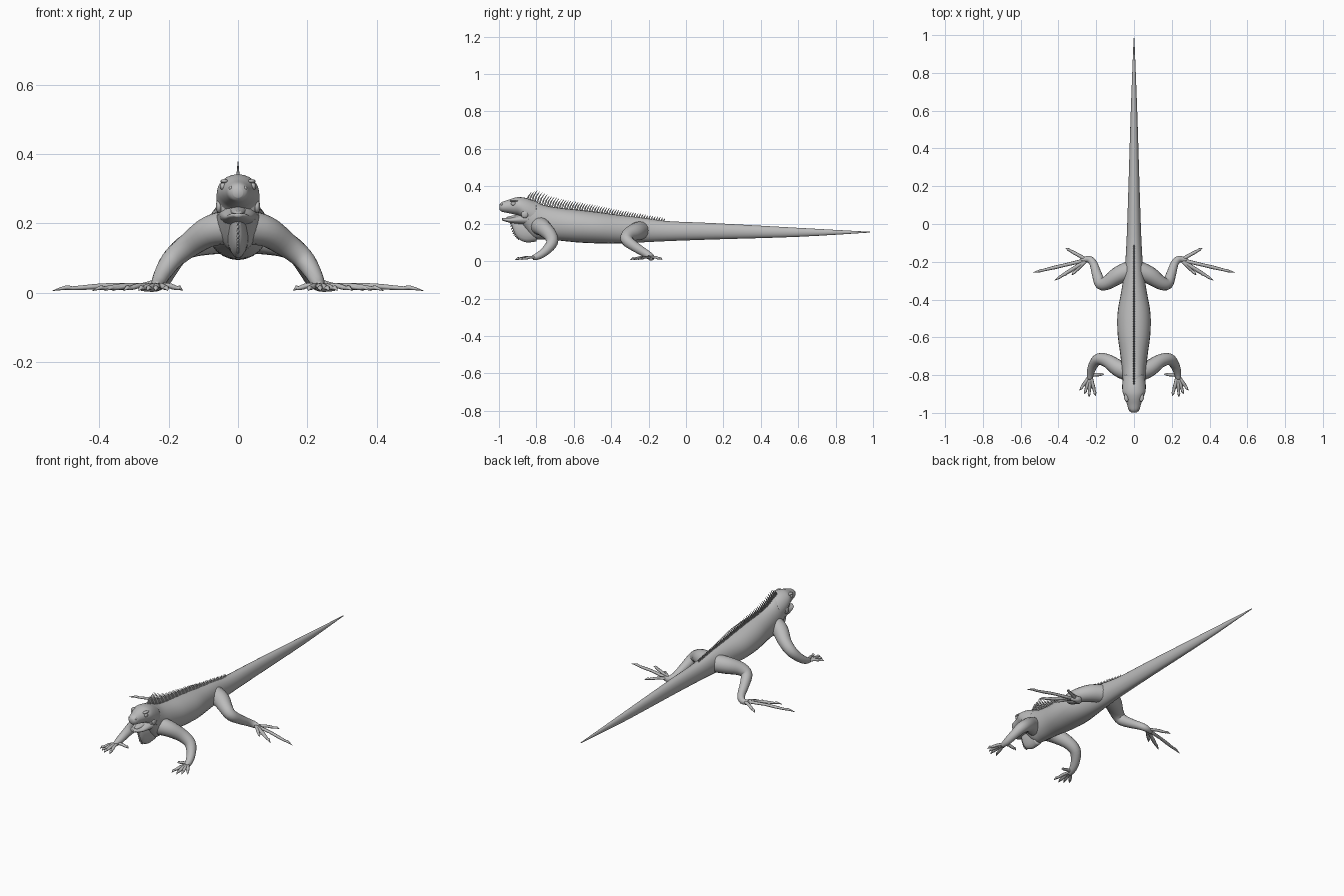
import bpy
import bmesh
import math
from mathutils import Vector

cube = bpy.data.objects.get("Cube")
if cube:
    bpy.data.objects.remove(cube, do_unlink=True)

skin = bpy.data.materials.new("grey_skin")
skin.use_nodes = True
GREY = (0.5, 0.5, 0.5, 1)
skin.diffuse_color = GREY
skin.node_tree.nodes["Principled BSDF"].inputs["Base Color"].default_value = GREY


def smooth_rows(rows, steps):
    """Catmull-Rom curve through rows of any width."""
    rows = [Vector(r) for r in rows]
    out = []
    for i in range(len(rows) - 1):
        b, c = rows[i], rows[i + 1]
        a = rows[max(i - 1, 0)]
        d = rows[min(i + 2, len(rows) - 1)]
        for s in range(steps):
            t = s / steps
            out.append(b + (c - a) * (t / 2) + (a * 2 - b * 5 + c * 4 - d) * (t * t / 2)
                       + (b * 3 - a - c * 3 + d) * (t ** 3 / 2))
    out.append(rows[-1])
    return out


def tube(bm, rows, sides=16, steps=4, axis=None):
    """Skin a row list (x, y, z, half width, half height) with oval rings."""
    rows = smooth_rows(rows, steps)
    rings = []
    for i, row in enumerate(rows):
        ahead = Vector(rows[min(i + 1, len(rows) - 1)][:3])
        behind = Vector(rows[max(i - 1, 0)][:3])
        along = axis or (ahead - behind).normalized()
        side = along.cross(Vector((0, 0, 1))).normalized()
        up = side.cross(along)
        ring = []
        for k in range(sides):
            a = math.tau * k / sides
            ring.append(bm.verts.new(Vector(row[:3]) + side * math.cos(a) * row[3]
                                     + up * math.sin(a) * row[4]))
        rings.append(ring)
    for r, q in zip(rings, rings[1:]):
        for k in range(sides):
            n = (k + 1) % sides
            bm.faces.new((r[k], r[n], q[n], q[k]))
    bm.faces.new(rings[0])
    bm.faces.new(rings[-1])


def finish(name, bm):
    bmesh.ops.recalc_face_normals(bm, faces=bm.faces)
    mesh = bpy.data.meshes.new(name)
    bm.to_mesh(mesh)
    bm.free()
    for p in mesh.polygons:
        p.use_smooth = True
    mesh.materials.append(skin)
    ob = bpy.data.objects.new(name, mesh)
    bpy.context.collection.objects.link(ob)
    return ob


def loft(name, profile, sides=24):
    """Profile rows: y, bottom, top, half width."""
    bm = bmesh.new()
    tube(bm, [(0, y, (b + t) / 2, w, (t - b) / 2) for y, b, t, w in profile],
         sides, 4, Vector((0, 1, 0)))
    return finish(name, bm)


# Trunk and tail
BODY = [(-.88, .2, .33, .05), (-.82, .125, .325, .06), (-.76, .115, .3, .065),
        (-.68, .11, .285, .074), (-.58, .1, .275, .087), (-.47, .095, .262, .087),
        (-.36, .095, .247, .068), (-.24, .1, .233, .05), (-.1, .107, .214, .04),
        (.15, .116, .203, .031), (.6, .13, .178, .017), (.985, .153, .157, .002)]
loft("body_and_tail", BODY)

# Head, open lower jaw, tongue and throat flap
loft("head", [(-.8, .17, .315, .056), (-.85, .2, .336, .062), (-.89, .24, .342, .06),
              (-.92, .25, .338, .049), (-.955, .258, .326, .037),
              (-.985, .264, .316, .028), (-.998, .275, .303, .014)])
loft("lower_jaw", [(-.84, .19, .26, .056), (-.89, .197, .247, .05),
                   (-.94, .205, .232, .038), (-.97, .213, .231, .027),
                   (-.985, .219, .23, .012)], 16)
loft("tongue", [(-.89, .225, .25, .025), (-.93, .22, .243, .02), (-.96, .225, .236, .01)], 12)
loft("throat_flap", [(-.8, .105, .22, .032), (-.85, .1, .23, .028), (-.89, .115, .23, .022),
                     (-.915, .145, .23, .016), (-.933, .195, .225, .007)], 16)

# Scalloped edge along the throat flap
bm = bmesh.new()
for p in smooth_rows([(-.938, .21), (-.92, .15), (-.893, .118)], 5):
    tube(bm, [(0, p[0] + .012, p[1] + .01, .006, .01),
              (0, p[0] - .006, p[1] - .004, .002, .002)], 6, 1)
finish("throat_spikes", bm)

# Eyes, brow ridges, nostrils and cheek scales
for s, word in ((1, "left"), (-1, "right")):
    for part, place, size in (("eye", (.043, -.922, .307), (.009, .014, .011)),
                              ("brow", (.039, -.918, .322), (.012, .024, .006)),
                              ("nostril", (.02, -.984, .302), (.007, .007, .006)),
                              ("cheek_scale", (.055, -.862, .25), (.009, .02, .02))):
        bm = bmesh.new()
        bmesh.ops.create_uvsphere(bm, u_segments=12, v_segments=8, radius=1)
        for v in bm.verts:
            v.co = Vector((s * place[0] + v.co.x * size[0], place[1] + v.co.y * size[1],
                           place[2] + v.co.z * size[2]))
        finish(word + "_" + part, bm)


# Crest of back-swept spines
def back_height(y):
    for a, b in zip(BODY, BODY[1:]):
        if a[0] <= y <= b[0]:
            return a[2] + (b[2] - a[2]) * (y - a[0]) / (b[0] - a[0])
    return BODY[0][2]


bm = bmesh.new()
COUNT = 56
for i in range(COUNT):
    f = i / (COUNT - 1)
    y = -.85 + .73 * f
    h = (.016 + .042 * (1 - f) ** 1.2) * min(1, .75 + i * .12)
    z = back_height(y) - .006
    tube(bm, [(0, y, z, .005, .006), (0, y + h * .2, z + h * .6, .0035, .004),
              (0, y + h * .55, z + h + .004, .0007, .0007)], 6, 2)
finish("back_crest", bm)

# Legs: joint rows x, y, z, radius, then digit tips spread from a root
FRONT = [(.02, -.785, .19, .052), (.08, -.765, .178, .045), (.14, -.725, .138, .036),
         (.187, -.716, .1, .031), (.215, -.745, .06, .025), (.23, -.785, .03, .02),
         (.235, -.82, .018, .013)]
REAR = [(.01, -.24, .165, .05), (.08, -.27, .157, .047), (.14, -.31, .137, .037),
        (.176, -.315, .11, .032), (.197, -.265, .072, .026), (.215, -.21, .038, .021),
        (.24, -.186, .021, .018), (.28, -.193, .016, .011)]
FINGERS = [(.287, -.88), (.262, -.9), (.238, -.915), (.203, -.91), (.16, -.795)]
TOES = [(.362, -.127), (.535, -.257), (.42, -.298), (.385, -.28), (.33, -.27)]

for s, word in ((1, "left"), (-1, "right")):
    for part, joints, digit, tips, root in (
            ("front", FRONT, "fingers", FINGERS, (.231, -.8)),
            ("rear", REAR, "toes", TOES, (.25, -.19))):
        bm = bmesh.new()
        tube(bm, [(s * x, y, z, r, r) for x, y, z, r in joints], 16, 4)
        finish(word + "_" + part + "_leg", bm)
        bm = bmesh.new()
        base = Vector(root)
        for tip in tips:
            rows = []
            for f, z, r in ((0, .02, .011), (.4, .021, .009), (.6, .017, .0095),
                            (.8, .013, .007), (.86, .015, .008), (1, .006, .001)):
                p = base.lerp(Vector(tip), f)
                rows.append((s * p.x, p.y, z, r, r * .8))
            tube(bm, rows, 8, 2)
        finish(word + "_" + part + "_" + digit, bm)
